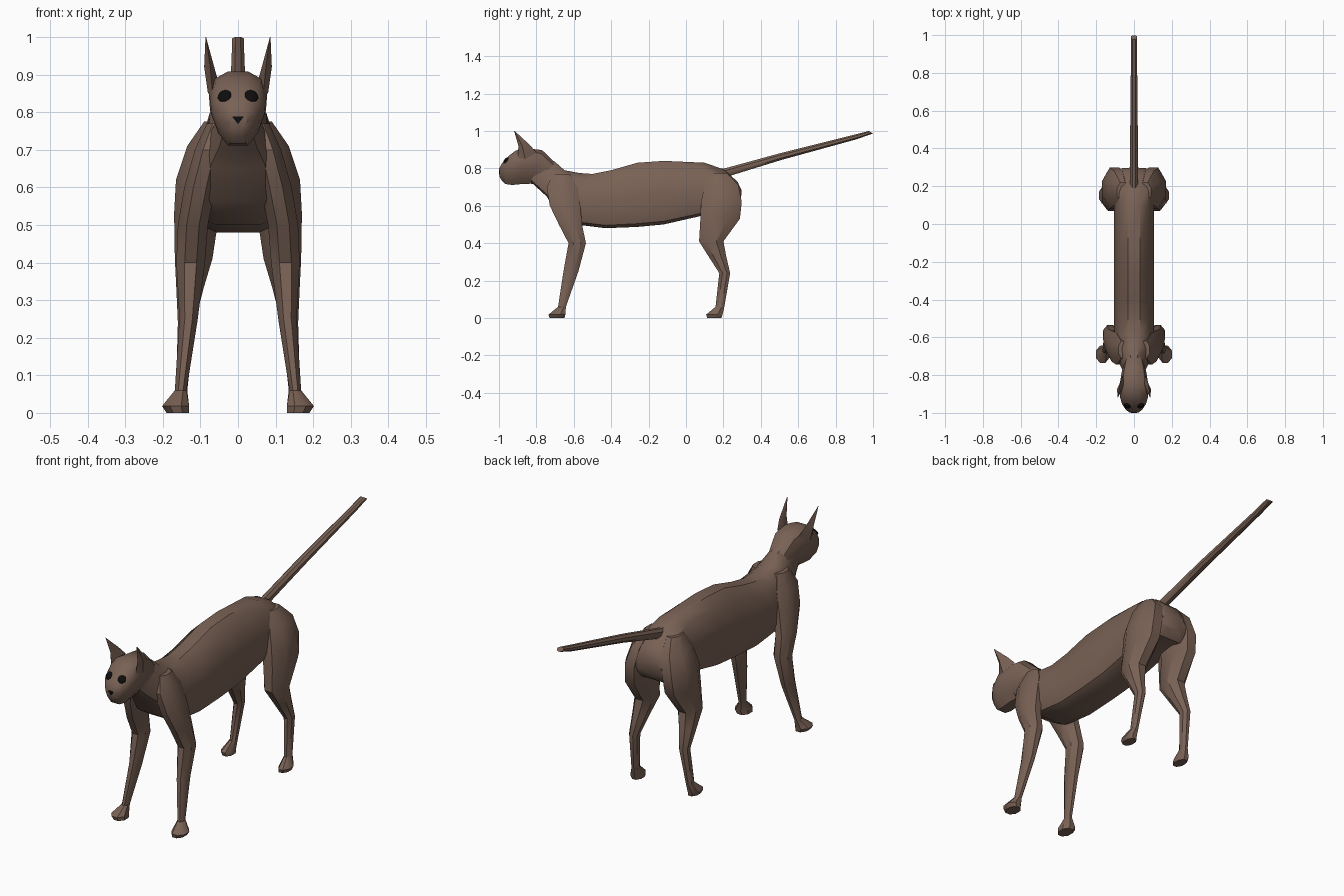
import bpy, math
from mathutils import Vector
from mathutils.bvhtree import BVHTree
import bmesh

if "Cube" in bpy.data.objects:
    bpy.data.objects.remove(bpy.data.objects["Cube"])


def material(name, rgb):
    m = bpy.data.materials.new(name)
    m.diffuse_color = (*rgb, 1)
    m.use_nodes = True
    m.node_tree.nodes["Principled BSDF"].inputs["Base Color"].default_value = m.diffuse_color
    return m


fur = material("brown_fur", (0.19, 0.12, 0.09))
black = material("black", (0.004, 0.004, 0.004))


def finish(bm, name, mat, mirror=False, angle=35):
    bmesh.ops.recalc_face_normals(bm, faces=bm.faces[:])
    me = bpy.data.meshes.new(name)
    bm.to_mesh(me)
    bm.free()
    me.materials.append(mat)
    ob = bpy.data.objects.new(name, me)
    bpy.context.collection.objects.link(ob)
    bpy.ops.object.select_all(action='DESELECT')
    ob.select_set(True)
    bpy.context.view_layer.objects.active = ob
    bpy.ops.object.shade_smooth_by_angle(angle=math.radians(angle))
    if mirror:
        ob.modifiers.new("mirror", 'MIRROR').use_mirror_merge = False
    return ob


def loft(name, rings, mirror=False, mat=fur):
    """Skin a list of equal-length point rings and cap both ends."""
    bm = bmesh.new()
    vs = [[bm.verts.new(p) for p in r] for r in rings]
    for a, b in zip(vs, vs[1:]):
        for i in range(len(a)):
            j = (i + 1) % len(a)
            bm.faces.new((a[i], a[j], b[j], b[i]))
    bm.faces.new(vs[0])
    bm.faces.new(vs[-1])
    return finish(bm, name, mat, mirror)


def spine_rings(half_profile, sections):
    """Sections: top y, top z, bottom y, bottom z, half width."""
    prof = half_profile + [(-x, z) for x, z in reversed(half_profile)]
    out = []
    for yt, zt, yb, zb, w in sections:
        ring = []
        for x, z in prof:
            t = (z + 1) / 2
            ring.append((x * w, yb + (yt - yb) * t, zb + (zt - zb) * t))
        out.append(ring)
    return out


def leg_rings(sections, n=8):
    """Sections: z, front y, back y, inner x, outer x."""
    k = 1 / math.cos(math.pi / n)
    return [[((x0 + x1) / 2 + (x1 - x0) / 2 * k * math.cos((i + .5) * 2 * math.pi / n),
              (y0 + y1) / 2 + (y1 - y0) / 2 * k * math.sin((i + .5) * 2 * math.pi / n), z)
             for i in range(n)] for z, y0, y1, x0, x1 in sections]


# torso with neck and rump
loft("body", spine_rings(
    [(.3, 1), (.72, .75), (1, .1), (1, -.6), (.86, -.9), (.55, -1)],
    [(-.78, .87, -.84, .74, .045), (-.70, .835, -.80, .70, .058),
     (-.65, .79, -.745, .65, .085), (-.57, .775, -.69, .56, .10),
     (-.50, .77, -.59, .50, .105), (-.40, .79, -.43, .48, .105),
     (-.26, .83, -.26, .487, .105), (-.12, .84, -.12, .50, .105),
     (.10, .83, .10, .55, .105), (.20, .795, .20, .565, .11),
     (.275, .73, .26, .565, .10), (.298, .68, .29, .60, .07)]))

# head
head = loft("head", spine_rings(
    [(.35, 1), (.8, .8), (1, .4), (.95, -.1), (.7, -.65), (.35, -1)],
    [(-.70, .83, -.79, .71, .05), (-.77, .898, -.83, .718, .066),
     (-.86, .908, -.88, .716, .078), (-.91, .895, -.93, .711, .074),
     (-.95, .865, -.965, .716, .063), (-.985, .825, -.985, .735, .042),
     (-.999, .80, -.997, .755, .023)]))

# tail
loft("tail", spine_rings(
    [(.45, 1), (1, .45), (1, -.45), (.45, -1)],
    [(.12, .80, .19, .745, .018), (.20, .798, .225, .757, .020),
     (.50, .88, .51, .845, .020), (.90, .98, .91, .955, .016),
     (.978, 1.0, .999, .986, .016)]))

# front legs from shoulder to paw
loft("front_legs", leg_rings([
    (.77, -.71, -.62, .03, .083), (.70, -.745, -.58, .04, .115),
    (.60, -.728, -.565, .06, .143), (.50, -.68, -.556, .08, .160),
    (.40, -.628, -.535, .088, .164), (.25, -.655, -.575, .107, .156),
    (.06, -.684, -.642, .137, .168), (.018, -.735, -.645, .13, .202),
    (0, -.73, -.65, .13, .19)]), mirror=True)

# hind legs from haunch to paw
loft("hind_legs", leg_rings([
    (.775, .12, .22, .03, .09), (.71, .10, .28, .03, .135),
    (.62, .08, .298, .04, .165), (.53, .077, .288, .05, .170),
    (.41, .07, .20, .068, .168), (.33, .12, .215, .092, .164),
    (.24, .178, .236, .115, .160), (.06, .158, .205, .135, .165),
    (.018, .108, .195, .13, .186), (0, .113, .19, .13, .178)]), mirror=True)

# pointed ears
loft("ears", [
    [(.068, -.90, .855), (.080, -.86, .85), (.058, -.80, .885), (.055, -.85, .89)],
    [(.074, -.896, .92), (.090, -.875, .92), (.072, -.835, .925), (.066, -.87, .93)],
    [(.085, -.919, 1.0), (.0865, -.918, 1.0), (.086, -.916, 1.0), (.085, -.917, 1.0)]],
    mirror=True)

# eyes: flattened spheres laid on the face
me = head.data
bvh = BVHTree.FromPolygons([v.co for v in me.vertices], [p.vertices[:] for p in me.polygons])
loc, nor, _, _ = bvh.ray_cast(Vector((.036, -2, .843)), Vector((0, 1, 0)))
bm = bmesh.new()
bmesh.ops.create_uvsphere(bm, u_segments=16, v_segments=8, radius=.019)
bmesh.ops.scale(bm, vec=(1, 1, .4), verts=bm.verts)
if nor.y > 0:
    nor = -nor
rot = nor.to_track_quat('Z', 'Y').to_matrix()
bmesh.ops.rotate(bm, matrix=rot, verts=bm.verts)
bmesh.ops.translate(bm, vec=loc, verts=bm.verts)
finish(bm, "eyes", black, mirror=True)

# triangular nose
tri = [(-.016, .789), (.016, .789), (0, .768)]
loft("nose", [[(x, y, z) for x, z in tri] for y in (-.99, -1.001)], mat=black)
